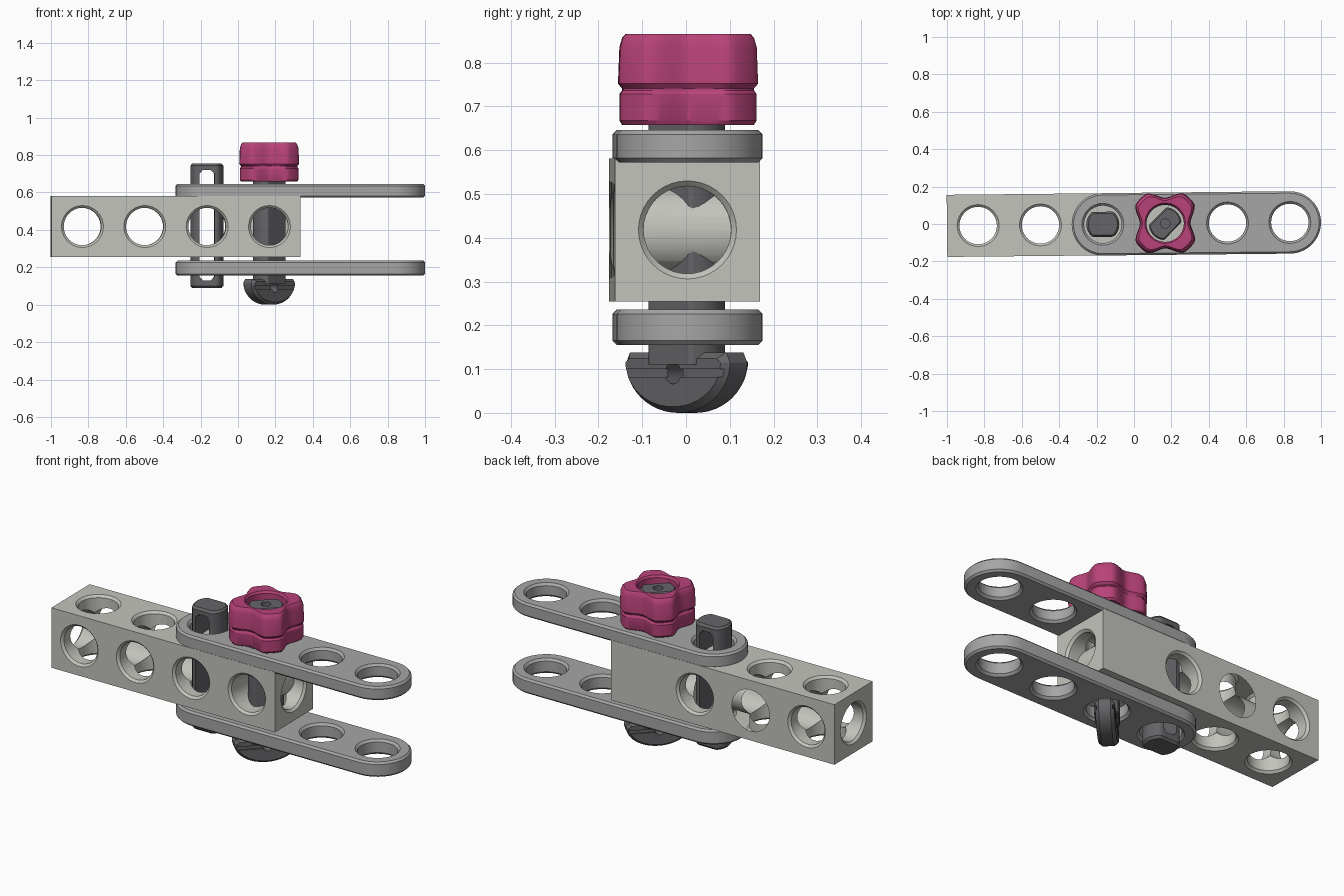
import bpy, bmesh
from math import sin, cos, pi, radians
from mathutils import Matrix

if "Cube" in bpy.data.objects:
    bpy.data.objects.remove(bpy.data.objects["Cube"])

YAW = 0.01  # the whole assembly sits very slightly turned


def material(name, rgb):
    m = bpy.data.materials.new(name)
    m.diffuse_color = (*rgb, 1)
    m.use_nodes = True
    m.node_tree.nodes["Principled BSDF"].inputs["Base Color"].default_value = m.diffuse_color
    return m


PALE = material("pale_grey", (0.55, 0.55, 0.51))
GREY = material("mid_grey", (0.38, 0.38, 0.38))
DARK = material("dark_grey", (0.13, 0.13, 0.14))
PINK = material("pink", (0.48, 0.055, 0.19))


def loft(name, rings, mat=None, matrix=None, tube=False):
    """Skin equal-length rings; cap the ends, or close them into a tube."""
    bm = bmesh.new()
    vs = [[bm.verts.new(p) for p in r] for r in rings]
    n, count = len(rings[0]), len(rings)
    for i in range(count if tube else count - 1):
        a, b = vs[i], vs[(i + 1) % count]
        for j in range(n):
            k = (j + 1) % n
            bm.faces.new((a[j], a[k], b[k], b[j]))
    if not tube:
        bm.faces.new(vs[0])
        bm.faces.new(vs[-1])
    bmesh.ops.recalc_face_normals(bm, faces=bm.faces)
    if matrix:
        bm.transform(matrix)
    me = bpy.data.meshes.new(name)
    bm.to_mesh(me)
    bm.free()
    ob = bpy.data.objects.new(name, me)
    bpy.context.collection.objects.link(ob)
    if mat:
        me.materials.append(mat)
    return ob


def circle(r, z, n=40):
    return [(r * cos(2 * pi * i / n), r * sin(2 * pi * i / n), z) for i in range(n)]


def box(name, x, y, z, mat=None, matrix=None):
    return loft(name, [[(x[0], y[0], h), (x[1], y[0], h), (x[1], y[1], h), (x[0], y[1], h)]
                       for h in z], mat, matrix)


def drill(half, loc, axis='Z', r=0.1, flare=0.012):
    """Round cutter with chamfered mouths, half = half the wall thickness."""
    prof = [(-half - .01, r + flare), (-half, r + flare), (-half + flare, r),
            (half - flare, r), (half, r + flare), (half + .01, r + flare)]
    turn = {'Z': Matrix(), 'Y': Matrix.Rotation(pi / 2, 4, 'X'),
            'X': Matrix.Rotation(pi / 2, 4, 'Y')}[axis]
    return loft("cutter", [circle(rr, z) for z, rr in prof],
                matrix=Matrix.Translation(loc) @ turn)


def cut(ob, cutter):
    cutter.hide_render = True
    mod = ob.modifiers.new("cut", 'BOOLEAN')
    mod.operation, mod.solver, mod.object = 'DIFFERENCE', 'EXACT', cutter
    bpy.context.view_layer.objects.active = ob
    bpy.ops.object.modifier_apply(modifier=mod.name)
    bpy.data.objects.remove(cutter)


# Square beam drilled along all three axes
beam = box("square_beam", (-1, 1 / 3), (-.166, .166), (.255, .581), PALE)
ZC = .418
cut(beam, drill(2 / 3, (-1 / 3, 0, ZC), 'X'))
for i in range(4):
    x = -5 / 6 + i / 3
    cut(beam, drill(.163, (x, 0, ZC), 'Z'))
    cut(beam, drill(.166, (x, 0, ZC), 'Y'))


# Two round-ended link plates
def stadium(inset, z, n=20):
    r = 1 / 6 - inset
    right = [(5 / 6 + r * sin(pi * i / n), -r * cos(pi * i / n), z) for i in range(n + 1)]
    left = [(-1 / 6 - r * sin(pi * i / n), r * cos(pi * i / n), z) for i in range(n + 1)]
    return right + left


plates = []
for name, z0, z1 in (("lower_plate", .155, .236), ("upper_plate", .572, .646)):
    p = loft(name, [stadium(.01, z0), stadium(0, z0 + .01),
                    stadium(0, z1 - .01), stadium(.01, z1)], GREY)
    for i in range(4):
        cut(p, drill((z1 - z0) / 2, (-1 / 6 + i / 3, 0, (z0 + z1) / 2)))
    plates.append(p)


# Flat-sided round bar section used by the pin and the bolt
def flat_ring(r, flat, z, n=40):
    return [(x, max(-flat, min(flat, y)), z) for x, y, z in circle(r, z, n)]


# Slotted pin
PIN = Matrix.Translation((-1 / 6, 0, 0))
pin = loft("slotted_pin", [flat_ring(.078, .057, .088), flat_ring(.088, .067, .1),
                           flat_ring(.088, .067, .743), flat_ring(.078, .057, .755)], DARK, PIN)
slot = [(-.04, .15), (-.022, .13), (.022, .13), (.04, .15),
        (.04, .7), (.022, .72), (-.022, .72), (-.04, .7)]
cut(pin, loft("cutter", [[(x, y, z) for x, z in slot] for y in (-.2, .2)], matrix=PIN))

# Bolt shaft, turned diagonally
BOLT = Matrix.Translation((1 / 6, 0, 0)) @ Matrix.Rotation(pi / 4, 4, 'Z')
shaft = loft("bolt_shaft", [flat_ring(.088, .057, .11), flat_ring(.088, .057, .835),
                            flat_ring(.08, .05, .845)], DARK, BOLT)
cut(shaft, drill(.03, (1 / 6, 0, .84), r=.025, flare=.001))


# Half-disc bolt head with side grooves and a cross hole
def half_disc(y, inset, n=24):
    a, b = .166 - inset, .115 - inset
    arc = [(-a * cos(pi * i / n), y, .115 - b * sin(pi * i / n)) for i in range(n + 1)]
    return arc + [(a - .012, y, .138 - inset), (-a + .012, y, .138 - inset)]


head = loft("bolt_head", [half_disc(-.045, .014), half_disc(-.028, 0),
                          half_disc(.028, 0), half_disc(.045, .014)], DARK, BOLT)
for s in (-1, 1):
    cut(head, box("cutter", (-.2, .2), sorted((s * .037, s * .08)), (.082, .1), None, BOLT))
cut(head, loft("cutter", [circle(.025, -.2, 20), circle(.025, .2, 20)],
               matrix=BOLT @ Matrix.Translation((0, 0, .091)) @ Matrix.Rotation(pi / 2, 4, 'X')))


# Four-lobed knob with a waist groove and open centre
def lobed(scale, z, n=96):
    ring = []
    for i in range(n):
        t = 2 * pi * i / n
        r = scale * min(.185, .166 + .032 * cos(4 * (t - pi / 4)))
        ring.append((r * cos(t), r * sin(t), z))
    return ring


outer = [(.658, .95), (.668, .99), (.728, .99), (.737, .95), (.741, .95),
         (.752, 1.01), (.835, .99), (.857, .95), (.866, .9)]
knob = loft("lobed_knob", [lobed(s, z) for z, s in outer] +
            [circle(.108, .866, 96), circle(.1, .855, 96), circle(.1, .658, 96)],
            PINK, Matrix.Translation((1 / 6, 0.003, 0)), tube=True)

# Shading and the common slight turn
for ob in (beam, *plates, pin, shaft, head, knob):
    ob.data.transform(Matrix.Rotation(YAW, 4, 'Z'))
    bpy.ops.object.select_all(action='DESELECT')
    ob.select_set(True)
    bpy.context.view_layer.objects.active = ob
    bpy.ops.object.shade_smooth_by_angle(angle=radians(28))
